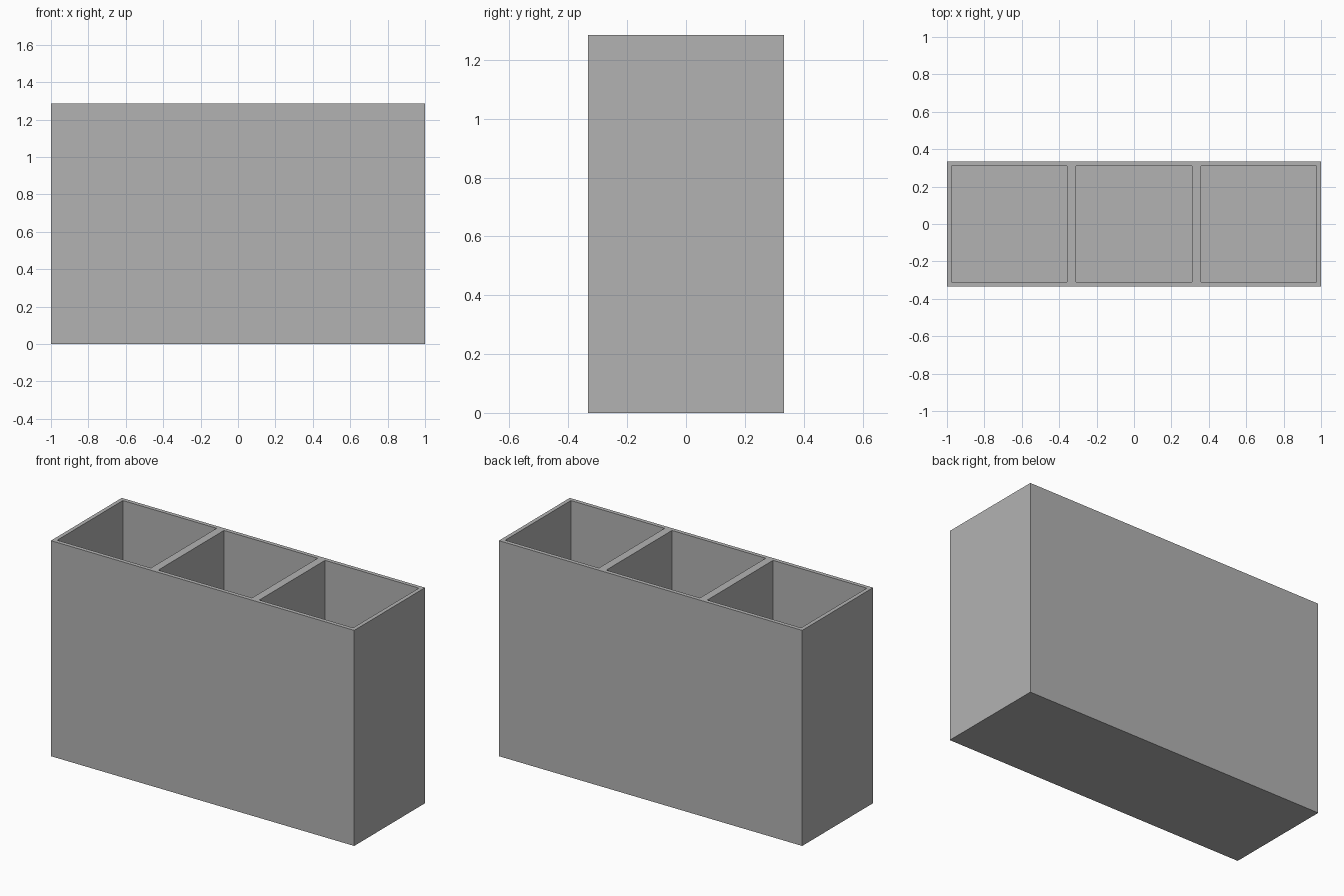
import bpy
import bmesh
from math import radians
from mathutils import Matrix

default = bpy.data.objects.get("Cube")
if default:
    bpy.data.objects.remove(default, do_unlink=True)

WIDTH, DEPTH, HEIGHT = 2.0, 0.667, 1.285
WALL = 0.024
CELLS = 3

# Plain grey material
grey = bpy.data.materials.new("plain grey")
grey.use_nodes = True
colour = (0.45, 0.45, 0.45, 1)
grey.diffuse_color = colour
grey.node_tree.nodes["Principled BSDF"].inputs["Base Color"].default_value = colour

# Solid block standing on the ground
bm = bmesh.new()
bmesh.ops.create_cube(bm, size=1, matrix=Matrix.Translation((0, 0, HEIGHT / 2))
                      @ Matrix.Diagonal((WIDTH, DEPTH, HEIGHT, 1)))

# Divide the block into equal cells along its width
for i in range(1, CELLS):
    x = WIDTH * (i / CELLS - 0.5)
    bmesh.ops.bisect_plane(bm, geom=bm.verts[:] + bm.edges[:] + bm.faces[:],
                           plane_co=(x, 0, 0), plane_no=(1, 0, 0))

# Inset each cell's top for the rim, then sink it to leave a thin floor
bm.normal_update()
tops = [f for f in bm.faces if f.normal.z > 0.9]
bmesh.ops.inset_individual(bm, faces=tops, thickness=WALL, use_even_offset=True)
pockets = bmesh.ops.extrude_discrete_faces(bm, faces=tops)["faces"]
for face in pockets:
    bmesh.ops.translate(bm, verts=face.verts, vec=(0, 0, WALL - HEIGHT))

# Merge the coplanar outer faces
bmesh.ops.dissolve_limit(bm, angle_limit=radians(1),
                         verts=bm.verts[:], edges=bm.edges[:])
bmesh.ops.recalc_face_normals(bm, faces=bm.faces[:])

mesh = bpy.data.meshes.new("three_pocket_holder")
bm.to_mesh(mesh)
bm.free()
mesh.materials.append(grey)
holder = bpy.data.objects.new("three_pocket_holder", mesh)
bpy.context.collection.objects.link(holder)
